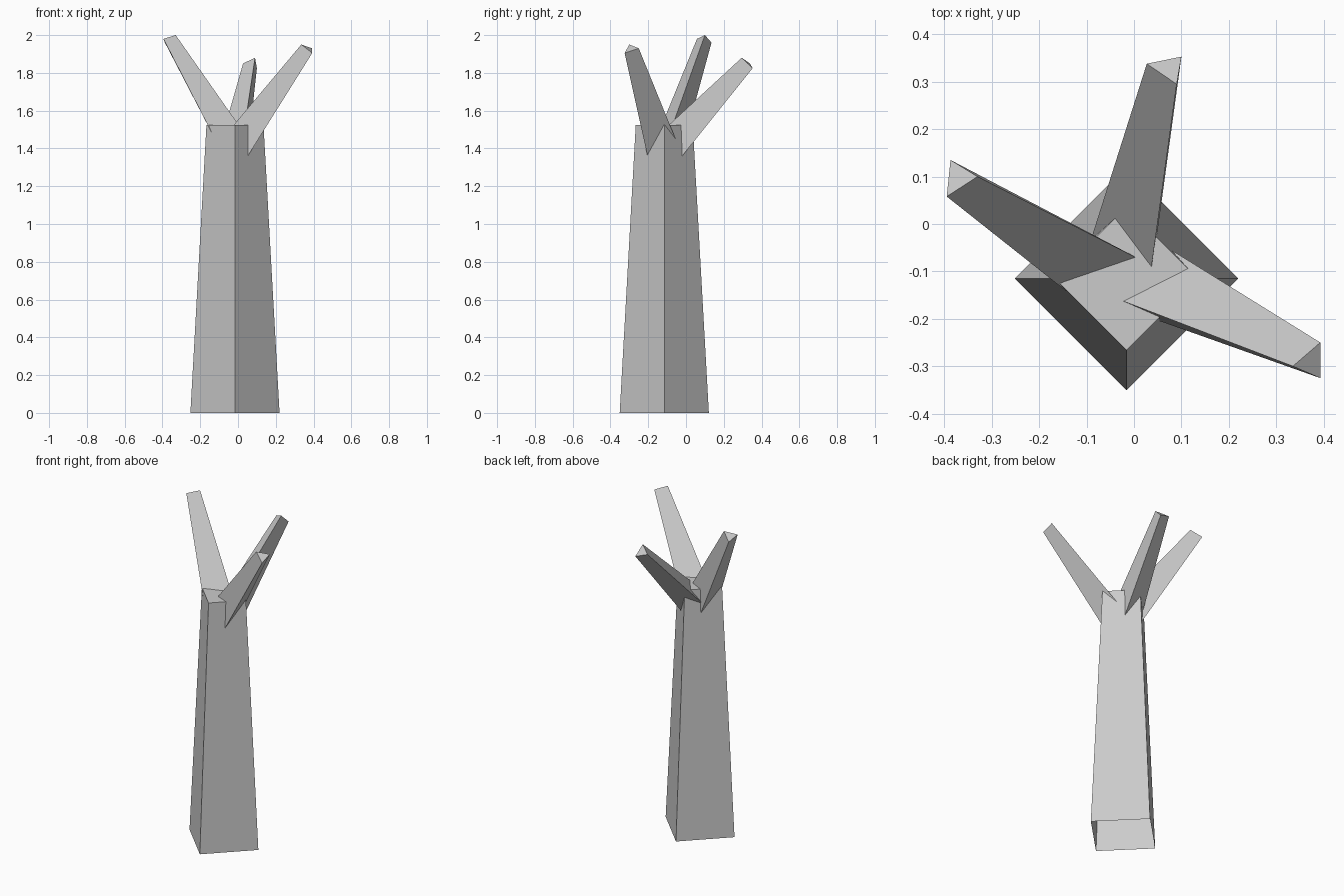
import bpy, bmesh
from mathutils import Vector, Matrix

if "Cube" in bpy.data.objects:
    bpy.data.objects.remove(bpy.data.objects["Cube"])

grey = bpy.data.materials.new("plain_grey")
grey.diffuse_color = (0.6, 0.6, 0.6, 1)
grey.use_nodes = True
grey.node_tree.nodes["Principled BSDF"].inputs["Base Color"].default_value = grey.diffuse_color


def finish(name, bm):
    bmesh.ops.recalc_face_normals(bm, faces=bm.faces)
    mesh = bpy.data.meshes.new(name)
    bm.to_mesh(mesh)
    bm.free()
    mesh.materials.append(grey)
    bpy.context.collection.objects.link(bpy.data.objects.new(name, mesh))


# Trunk: tapered four-sided post, corner to the front, open underneath
HEIGHT = 1.525
bm = bmesh.new()
bmesh.ops.create_cone(bm, cap_ends=True, segments=4, radius1=0.236, radius2=0.151,
                      depth=HEIGHT,
                      matrix=Matrix.Translation((-0.016, -0.115, HEIGHT / 2)))
bottom = [f for f in bm.faces if f.calc_center_median().z < 0.01]
bmesh.ops.delete(bm, geom=bottom, context='FACES_ONLY')
finish("trunk", bm)


# Branch: tapered three-sided prism whose root is sunk into the trunk
def branch(name, root, tip, sink=0.12):
    bm = bmesh.new()
    tips = [Vector(p) for p in tip]
    roots = [Vector(r) + (Vector(r) - t) * sink for r, t in zip(root, tips)]
    a = [bm.verts.new(p) for p in roots]
    b = [bm.verts.new(p) for p in tips]
    bm.faces.new(a)
    bm.faces.new(b)
    for i in range(3):
        j = (i + 1) % 3
        bm.faces.new((a[i], a[j], b[j], b[i]))
    finish(name, bm)


branch("right_branch",
       [(-0.022, -0.163, 1.525), (0.055, -0.205, 1.365), (0.079, -0.055, 1.45)],
       [(0.335, -0.30, 1.95), (0.393, -0.325, 1.905), (0.393, -0.25, 1.93)])
branch("back_branch",
       [(0.037, -0.09, 1.525), (-0.09, -0.03, 1.44), (0.049, -0.02, 1.36)],
       [(0.09, 0.295, 1.88), (0.027, 0.338, 1.85), (0.10, 0.353, 1.825)])
branch("left_branch",
       [(0.003, -0.07, 1.525), (-0.083, -0.025, 1.375), (-0.14, -0.144, 1.485)],
       [(-0.33, 0.10, 2.0), (-0.387, 0.135, 1.96), (-0.395, 0.058, 1.98)])
